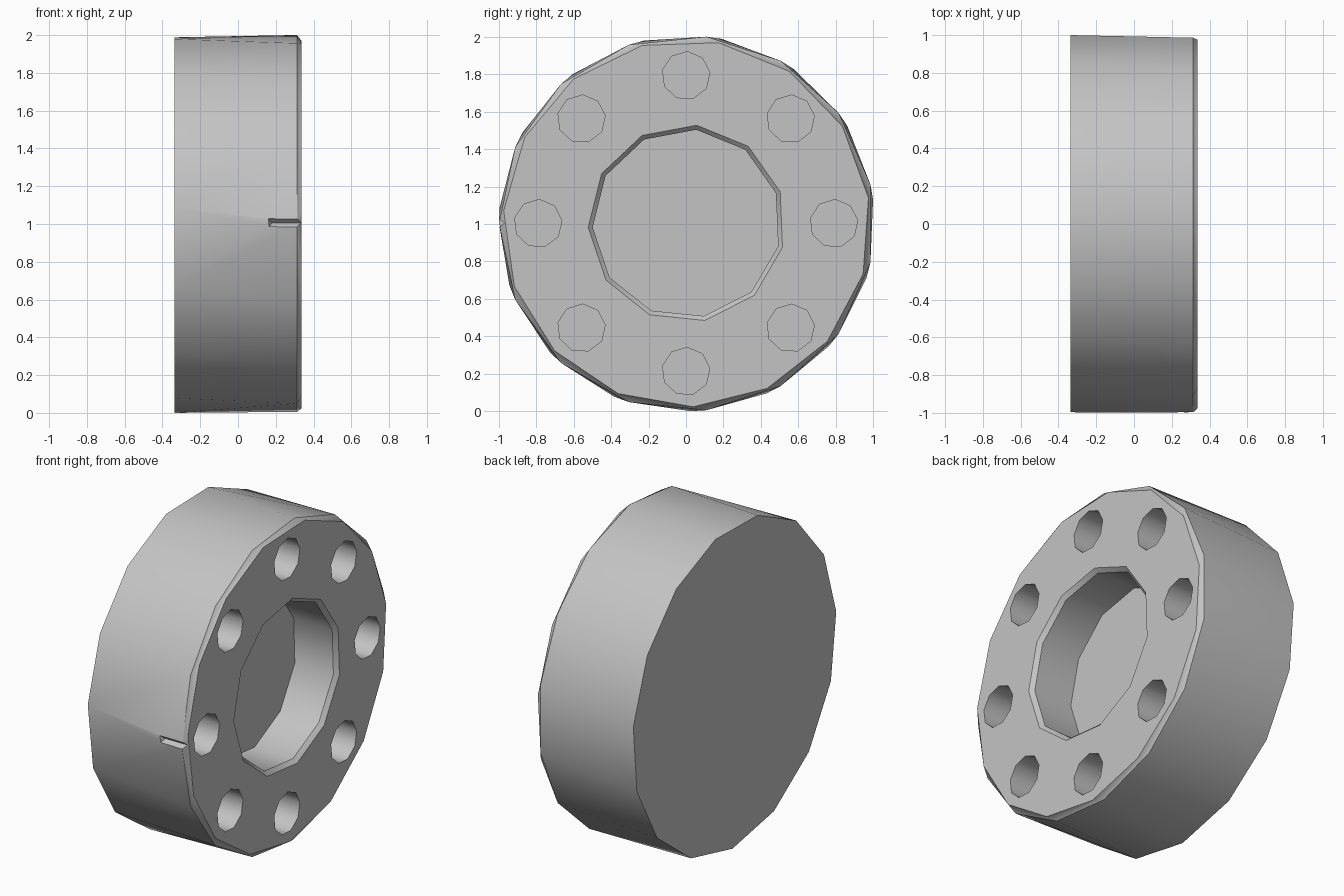
import bpy
import bmesh
from math import cos, sin, radians, pi, tau
from mathutils import Vector

if "Cube" in bpy.data.objects:
    bpy.data.objects.remove(bpy.data.objects["Cube"], do_unlink=True)

# Main sizes: the hub axis runs along x
FRONT, BACK = 0.337, -0.337
RADIUS = 1.003
CENTRE = (0.004, 1.003)
BEVEL = 0.025

grey = bpy.data.materials.new("plain_grey")
grey.use_nodes = True
colour = (0.55, 0.55, 0.55, 1)
grey.diffuse_color = colour
grey.node_tree.nodes["Principled BSDF"].inputs["Base Color"].default_value = colour

bm = bmesh.new()


def ring(x, radius, sides, phase, centre=CENTRE):
    """Vertices of a regular polygon facing x."""
    angles = [radians(phase) + tau * i / sides for i in range(sides)]
    return [bm.verts.new((x, centre[0] + radius * cos(a), centre[1] + radius * sin(a)))
            for a in angles]


def loop_edges(verts):
    """Closed, sharp edge loop through the vertices."""
    edges = []
    for a, b in zip(verts, verts[1:] + verts[:1]):
        edge = bm.edges.get((a, b)) or bm.edges.new((a, b))
        edge.smooth = False
        edges.append(edge)
    return edges


def bridge(low, high):
    """Smooth wall between two rings, split along the shorter diagonal."""
    for i in range(len(low)):
        j = (i + 1) % len(low)
        a, b, c, d = low[i], low[j], high[j], high[i]
        if (a.co - c.co).length < (b.co - d.co).length:
            tris = (a, b, c), (a, c, d)
        else:
            tris = (a, b, d), (b, c, d)
        for tri in tris:
            bm.faces.new(tri).smooth = True
    loop_edges(low)
    loop_edges(high)


# Outer wall, closed back and bevelled front rim
back = ring(BACK, RADIUS, 15, 7.2)
rim = ring(FRONT - BEVEL, RADIUS, 15, 12)
lip = ring(FRONT, 0.98, 15, 8)
bridge(back, rim)
bridge(rim, lip)
bm.faces.new(back)
face_edges = loop_edges(lip)

# Central recess with a bevelled mouth
mouth = ring(FRONT, 0.527, 11, -14)
throat = ring(FRONT - BEVEL, 0.503, 11, -14)
floor = ring(FRONT - 0.29, 0.503, 11, -14)
bridge(mouth, throat)
bridge(throat, floor)
bm.faces.new(floor)
face_edges += loop_edges(mouth)

# Circle of eight blind bolt holes
for k in range(8):
    a = k * pi / 4
    spot = (CENTRE[0] - 0.004 + 0.79 * cos(a), CENTRE[1] + 0.79 * sin(a))
    top = ring(FRONT, 0.128, 9, 87, spot)
    end = ring(FRONT - 0.3, 0.128, 9, 87, spot)
    bridge(top, end)
    bm.faces.new(end)
    face_edges += loop_edges(top)

# Flat front face around the openings
bmesh.ops.triangle_fill(bm, use_beauty=True, edges=face_edges, normal=(1, 0, 0))
bmesh.ops.recalc_face_normals(bm, faces=bm.faces[:])


def make_object(name, mesh_bm):
    mesh = bpy.data.meshes.new(name)
    mesh_bm.to_mesh(mesh)
    mesh_bm.free()
    mesh.materials.append(grey)
    obj = bpy.data.objects.new(name, mesh)
    bpy.context.collection.objects.link(obj)
    return obj


hub = make_object("hub_disc", bm)

# V-shaped index notch cut into the rim
notch = bmesh.new()
for x, slope in ((0.16, 0.02), (0.5, 0)):
    notch.verts.new((x + slope, -0.97, 1.005))
    for side in (-1, 1):
        notch.verts.new((x - slope, -1.03, 1.007 + side * 0.05))
bmesh.ops.convex_hull(notch, input=notch.verts[:])
bmesh.ops.recalc_face_normals(notch, faces=notch.faces[:])
cutter = make_object("notch_cutter", notch)
cutter.hide_render = True

cut = hub.modifiers.new("index_notch", "BOOLEAN")
cut.operation = "DIFFERENCE"
cut.solver = "EXACT"
cut.object = cutter
bpy.context.view_layer.objects.active = hub
bpy.ops.object.modifier_apply(modifier=cut.name)
bpy.data.objects.remove(cutter, do_unlink=True)
